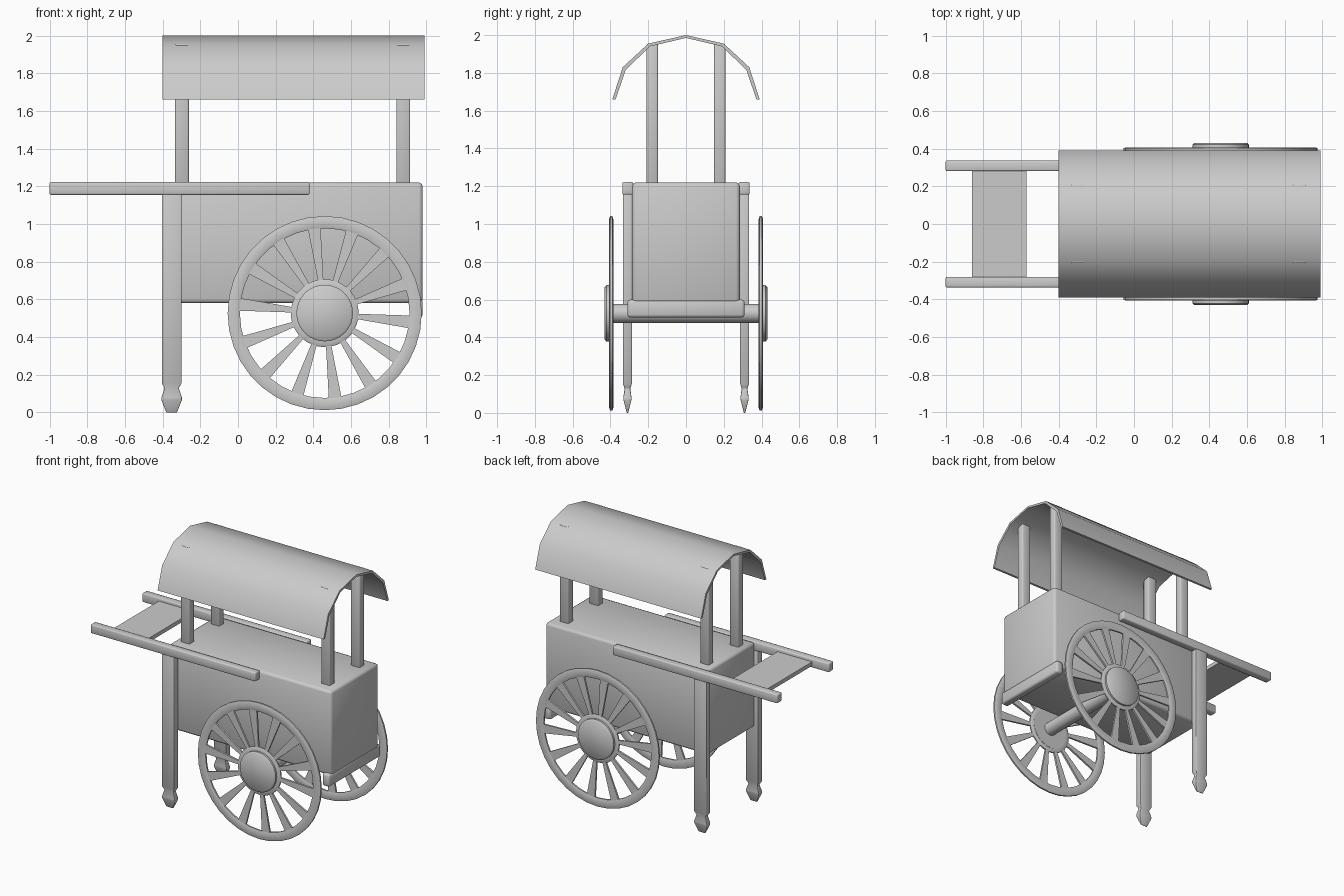
import bpy, bmesh
from math import pi, radians, sin, cos
from mathutils import Matrix

cube = bpy.data.objects.get("Cube")
if cube:
    bpy.data.objects.remove(cube, do_unlink=True)

grey = bpy.data.materials.new("plain grey")
grey.use_nodes = True
GREY = (0.6, 0.6, 0.6, 1)
grey.diffuse_color = GREY
grey.node_tree.nodes["Principled BSDF"].inputs["Base Color"].default_value = GREY


def finish(name, bm, bevel=0, angle=50):
    bmesh.ops.recalc_face_normals(bm, faces=bm.faces)
    mesh = bpy.data.meshes.new(name)
    bm.to_mesh(mesh)
    bm.free()
    mesh.materials.append(grey)
    ob = bpy.data.objects.new(name, mesh)
    bpy.context.collection.objects.link(ob)
    bpy.ops.object.select_all(action='DESELECT')
    ob.select_set(True)
    bpy.context.view_layer.objects.active = ob
    if bevel:
        mod = ob.modifiers.new("Bevel", 'BEVEL')
        mod.width, mod.segments = bevel, 2
        bpy.ops.object.modifier_apply(modifier=mod.name)
    bpy.ops.object.shade_smooth_by_angle(angle=radians(angle))
    return ob


def box(name, x, y, z, bevel=0.0):
    bm = bmesh.new()
    bmesh.ops.create_cube(bm, size=1)
    for v in bm.verts:
        for i, (lo, hi) in enumerate((x, y, z)):
            v.co[i] = lo if v.co[i] < 0 else hi
    return finish(name, bm, bevel)


def prism(bm, points, lo, hi):
    """Extrude an x-z outline along y."""
    face = bm.faces.new([bm.verts.new((px, lo, pz)) for px, pz in points])
    out = bmesh.ops.extrude_face_region(bm, geom=[face])
    for v in out["geom"]:
        if isinstance(v, bmesh.types.BMVert):
            v.co.y = hi


def lathe(bm, profile, steps, closed):
    """Turn a (radius, y) profile round the y axis."""
    rings = []
    for s in range(steps):
        a = 2 * pi * s / steps
        rings.append([bm.verts.new((r * cos(a), y, r * sin(a))) for r, y in profile])
    n = len(profile)
    for s in range(steps):
        a, b = rings[s], rings[(s + 1) % steps]
        for i in range(n if closed else n - 1):
            j = (i + 1) % n
            bm.faces.new((a[i], a[j], b[j], b[i]))
    if not closed:
        bm.faces.new([r[0] for r in rings])
        bm.faces.new([r[-1] for r in rings])


# Cart body and the lip under its far end
box("body", (-0.38, 0.98), (-0.285, 0.285), (0.58, 1.22), 0.02)
box("end_lip", (0.92, 0.98), (-0.31, 0.31), (0.505, 0.6), 0.015)

# Canopy: faceted arch with a thin shell
half = [(0.39, 1.66), (0.335, 1.83), (0.2, 1.955)]
arch = half + [(0, 2.0)] + [(-y, z) for y, z in reversed(half)]
bm = bmesh.new()
inner = [(y * 0.955, z - (0.0 if z < 1.7 else 0.015)) for y, z in reversed(arch)]
prism(bm, arch + inner, -0.4, 0.99)
bm.transform(Matrix(((0, 1, 0, 0), (1, 0, 0, 0), (0, 0, 1, 0), (0, 0, 0, 1))))
finish("canopy", bm)

# Canopy posts
for end, x in (("rear", -0.298), ("front", 0.877)):
    for side, s in (("left", 1), ("right", -1)):
        box(f"{end}_{side}_post", (x - 0.037, x + 0.037),
            sorted((s * 0.148, s * 0.208)), (1.2, 1.955), 0.008)

# Push handles and the shelf between them
for side, s in (("left", 1), ("right", -1)):
    box(f"{side}_handle", (-1.0, 0.38), sorted((s * 0.28, s * 0.337)),
        (1.155, 1.222), 0.008)
box("handle_shelf", (-0.86, -0.57), (-0.29, 0.29), (1.17, 1.2))

# Legs with shaped feet: rings of (height, half width in x, half width in y)
leg_rings = [(0, 0.028, 0.004), (0.065, 0.054, 0.02), (0.08, 0.054, 0.022),
             (0.13, 0.038, 0.015), (0.155, 0.052, 0.024), (1.16, 0.052, 0.024)]
for side, s in (("left", 1), ("right", -1)):
    bm = bmesh.new()
    loops = [[bm.verts.new((-0.352 + i * w, s * 0.31 + j * d, z))
              for i, j in ((-1, -1), (1, -1), (1, 1), (-1, 1))]
             for z, w, d in leg_rings]
    for a, b in zip(loops, loops[1:]):
        for k in range(4):
            m = (k + 1) % 4
            bm.faces.new((a[k], a[m], b[m], b[k]))
    bm.faces.new(loops[0])
    bm.faces.new(loops[-1])
    finish(f"{side}_leg", bm, 0.004)

# Wheels: rim, collar, tapered spokes and hub cap
CENTRE = (0.46, 0, 0.527)
rim = [(0.45, -0.006), (0.465, -0.011), (0.5, -0.011), (0.515, -0.006),
       (0.515, 0.006), (0.5, 0.011), (0.465, 0.011), (0.45, 0.006)]
collar = [(0.14, -0.011), (0.17, -0.011), (0.18, -0.005),
          (0.18, 0.005), (0.17, 0.011), (0.14, 0.011)]
hub = [(0.15, -0.012), (0.15, 0.025), (0.138, 0.035)]
SPOKES = 14
for side, s in (("left", 1), ("right", -1)):
    place = Matrix.Translation((CENTRE[0], s * 0.396, CENTRE[2])) @ Matrix.Diagonal((1, s, 1, 1))
    for part, profile, closed in (("rim", rim, True), ("collar", collar, True), ("hub", hub, False)):
        bm = bmesh.new()
        lathe(bm, profile, 36, closed)
        bm.transform(place)
        finish(f"{side}_wheel_{part}", bm)
    bm = bmesh.new()
    for k in range(SPOKES):
        a = radians(97) + 2 * pi * k / SPOKES
        outline = [(r * cos(a) - w * sin(a), r * sin(a) + w * cos(a))
                   for r, w in ((0.17, -0.014), (0.458, -0.034), (0.458, 0.034), (0.17, 0.014))]
        prism(bm, outline, -0.007, 0.007)
    bm.transform(place)
    finish(f"{side}_wheel_spokes", bm)

# Axle
bm = bmesh.new()
lathe(bm, [(0.05, -0.39), (0.05, 0.39)], 16, False)
bm.transform(Matrix.Translation(CENTRE))
finish("axle", bm)
